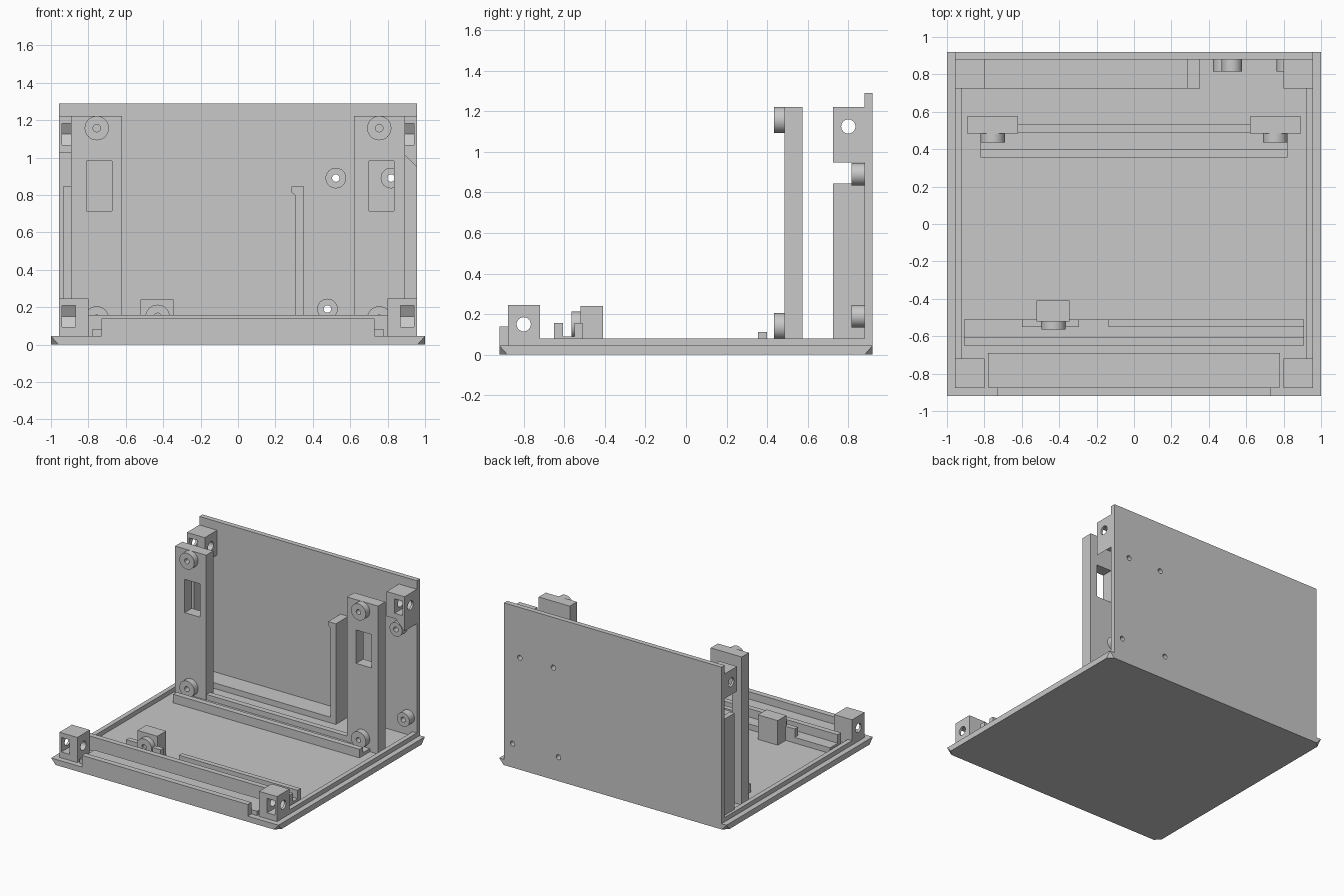
import bpy, bmesh
from math import sin, cos, tau

start = bpy.data.objects.get("Cube")
if start:
    bpy.data.objects.remove(start)

SHADE = (0.58, 0.58, 0.58, 1)
grey = bpy.data.materials.new("plain_grey")
grey.use_nodes = True
grey.diffuse_color = SHADE
grey.node_tree.nodes["Principled BSDF"].inputs["Base Color"].default_value = SHADE

FLOOR = 0.045  # top of the base plate


def finish(name, bm):
    bmesh.ops.recalc_face_normals(bm, faces=bm.faces[:])
    mesh = bpy.data.meshes.new(name)
    bm.to_mesh(mesh)
    bm.free()
    mesh.materials.append(grey)
    ob = bpy.data.objects.new(name, mesh)
    bpy.context.collection.objects.link(ob)
    return ob


def prism(name, profile, axis, lo, hi):
    """Extrude a profile along an axis; the profile uses the other two axes in order."""
    bm = bmesh.new()
    rings = []
    for d in (lo, hi):
        ring = []
        for p in profile:
            co = list(p)
            co.insert("xyz".index(axis), d)
            ring.append(bm.verts.new(co))
        rings.append(ring)
        bm.faces.new(ring)
    n = len(profile)
    for i in range(n):
        j = (i + 1) % n
        bm.faces.new((rings[0][i], rings[0][j], rings[1][j], rings[1][i]))
    return finish(name, bm)


def box(name, x, y, z):
    rect = [(x[0], y[0]), (x[1], y[0]), (x[1], y[1]), (x[0], y[1])]
    return prism(name, rect, "z", *z)


def circle(u, v, r, n=32):
    return [(u + r * cos(tau * i / n), v + r * sin(tau * i / n)) for i in range(n)]


def select(ob):
    bpy.ops.object.select_all(action="DESELECT")
    ob.select_set(True)
    bpy.context.view_layer.objects.active = ob


def cut(ob, *cutters):
    for c in cutters:
        mod = ob.modifiers.new("cut", "BOOLEAN")
        mod.operation = "DIFFERENCE"
        mod.solver = "EXACT"
        mod.object = c
        select(ob)
        bpy.ops.object.modifier_apply(modifier=mod.name)
    for c in cutters:
        bpy.data.objects.remove(c)


def smooth(ob):
    select(ob)
    bpy.ops.object.shade_smooth_by_angle(angle=0.6)


def boss(name, x, z, y, r):
    ob = prism(name, circle(x, z, r), "y", *y)
    cut(ob, prism("bore", circle(x, z, 0.02, 20), "y", y[0] - 0.1, y[1] + 0.1))
    smooth(ob)


def span(s, a, b):
    return tuple(sorted((s * a, s * b)))


# Base plate with clipped lower corners
bm = bmesh.new()
for sx in (-1, 1):
    for sy in (-1, 1):
        for x, y, z in ((1, 0.92, FLOOR), (0.96, 0.92, 0), (1, 0.88, 0)):
            bm.verts.new((sx * x, sy * y, z))
bmesh.ops.convex_hull(bm, input=bm.verts[:])
bmesh.ops.dissolve_limit(bm, angle_limit=0.01, verts=bm.verts[:], edges=bm.edges[:])
finish("base_plate", bm)

# Front lip and its step
box("front_lip", (-0.73, 0.73), (-0.92, -0.875), (FLOOR, 0.138))
box("front_step", (-0.78, 0.78), (-0.875, -0.69), (FLOOR, 0.08))

# Front slot rails
box("slot_floor", (-0.91, 0.91), (-0.607, -0.51), (FLOOR, 0.09))
box("slot_front_rail", (-0.91, 0.91), (-0.65, -0.607), (FLOOR, 0.157))
box("slot_rear_rail_right", (-0.6, -0.295), (-0.55, -0.51), (0.09, 0.157))
box("slot_rear_rail_left", (-0.135, 0.91), (-0.55, -0.51), (0.09, 0.157))
box("standoff_post", (-0.52, -0.345), (-0.52, -0.41), (FLOOR, 0.24))
boss("standoff_boss", -0.43, 0.148, (-0.565, -0.52), 0.065)

# Rear slot rails
box("cross_rail_front", (-0.82, 0.82), (0.355, 0.4), (FLOOR, 0.113))
box("cross_slot_floor", (-0.82, 0.82), (0.4, 0.49), (FLOOR, 0.07))
box("cross_rail_rear", (-0.82, 0.82), (0.49, 0.535), (FLOOR, 0.113))

# Back panel with screw holes and bosses
panel = box("back_panel", (-0.957, 0.957), (0.88, 0.92), (FLOOR, 1.29))
mounts = [(0.523, 0.89), (0.818, 0.89), (0.478, 0.19), (0.882, 0.19)]
cut(panel, *[prism("hole", circle(x, z, 0.02, 20), "y", 0.8, 1) for x, z in mounts])
for i, (x, z) in enumerate(mounts):
    boss(f"panel_boss_{i + 1}", x, z, (0.815, 0.88), 0.055)

# Open tray on the back panel
tray_y = (0.725, 0.88)
box("tray_bottom", (-0.935, 0.353), tray_y, (FLOOR, 0.09))
box("tray_side_right", (-0.935, -0.893), tray_y, (FLOOR, 0.845))
prism("tray_side_left", [(0.308, FLOOR), (0.353, FLOOR), (0.353, 0.845), (0.285, 0.845),
                         (0.285, 0.815), (0.308, 0.795)], "y", *tray_y)


def corner_block(name, s, y, z, hole_y, hole_z):
    """Block with a screw hole along x and a nut pocket open to the front."""
    ob = box(name, span(s, 0.8, 0.957), y, z)
    px = span(s, 0.87, 0.94)
    h = 0.0575
    cut(ob,
        prism("nut", circle(hole_y, hole_z, h / cos(tau / 12), 6), "x", *px),
        box("pocket", px, (y[0] - 0.1, hole_y), (hole_z - h, hole_z + h)),
        prism("screw", circle(hole_y, hole_z, 0.035), "x", *span(s, 0.7, 1.1)))
    smooth(ob)


# Side rims, corner blocks and upright posts, mirrored
for s, side in ((-1, "right"), (1, "left")):
    box(f"side_rim_{side}", span(s, 0.92, 0.957), (-0.72, 0.88), (FLOOR, 0.08))
    corner_block(f"front_block_{side}", s, (-0.877, -0.72), (FLOOR, 0.245), -0.8, 0.15)
    corner_block(f"top_block_{side}", s, (0.725, 0.88), (1.025, 1.222), 0.8, 1.125)

    post = box(f"upright_post_{side}", span(s, 0.62, 0.893), (0.485, 0.575), (FLOOR, 1.222))
    shift = 0.013  # both windows sit slightly towards the left
    window_x = [x + shift for x in span(s, 0.687, 0.822)]
    cutters = [box("window", window_x, (0.4, 0.7), (0.715, 0.98))]
    for z in (0.14, 1.157):
        cutters.append(prism("bore", circle(s * 0.755, z, 0.02, 20), "y", 0.4, 0.55))
    cut(post, *cutters)
    for level, z in (("lower", 0.14), ("upper", 1.157)):
        boss(f"post_boss_{level}_{side}", s * 0.755, z, (0.435, 0.485), 0.065)

# Sloped support under the left top block
prism("block_gusset", [(0.957, 0.948), (0.957, 1.025), (0.88, 1.025)], "y", 0.725, 0.88)
